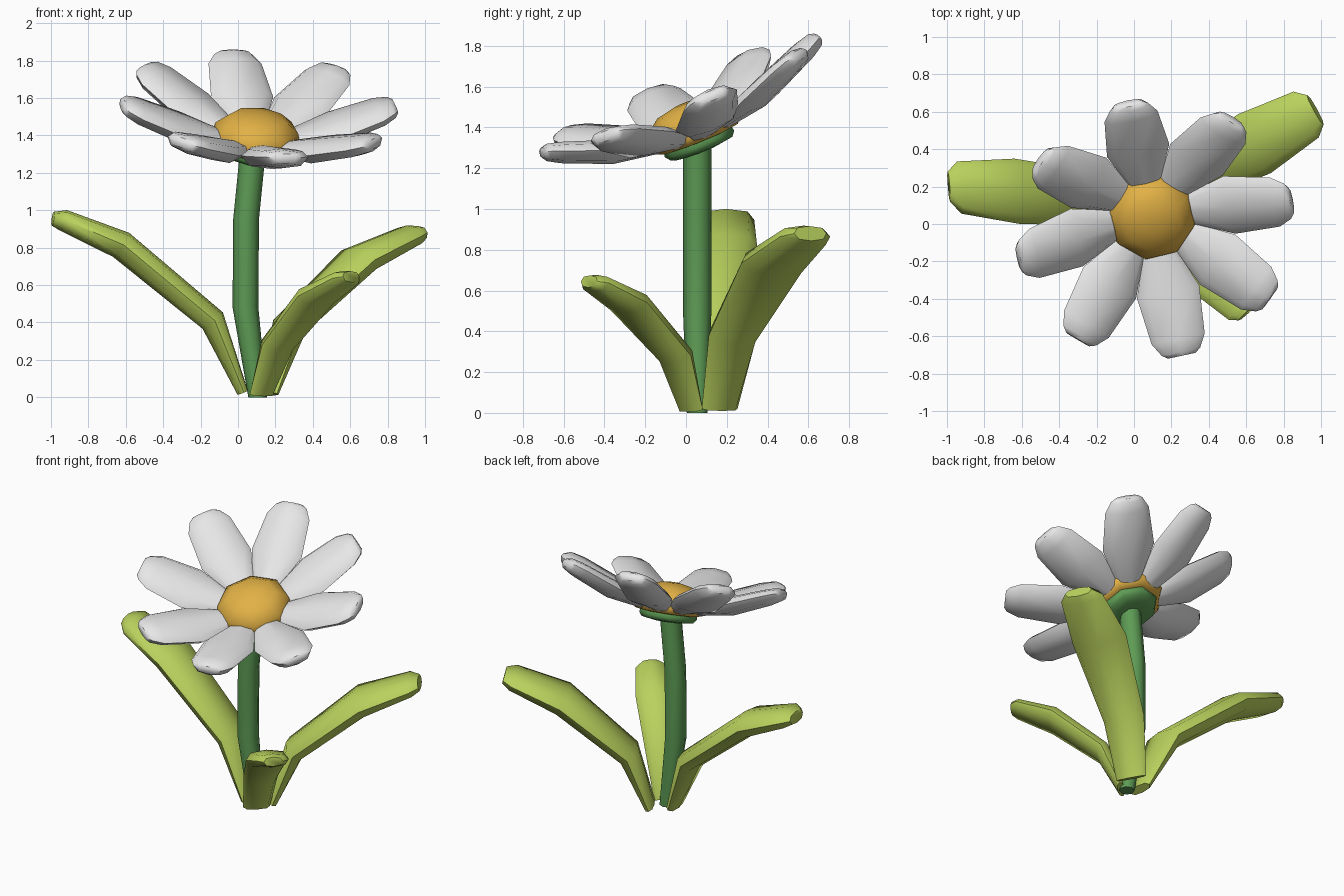
import bpy, bmesh, math
from mathutils import Vector, Matrix

if "Cube" in bpy.data.objects:
    bpy.data.objects.remove(bpy.data.objects["Cube"])


def material(name, rgb):
    m = bpy.data.materials.new(name)
    m.diffuse_color = (*rgb, 1)
    m.use_nodes = True
    m.node_tree.nodes["Principled BSDF"].inputs["Base Color"].default_value = m.diffuse_color
    return m


WHITE = material("petal white", (0.8, 0.8, 0.8))
YELLOW = material("centre yellow", (0.76, 0.44, 0.06))
STEM = material("stem green", (0.11, 0.33, 0.09))
LEAF = material("leaf green", (0.49, 0.64, 0.11))


def skin(name, rings, mat, matrix=None, angle=50):
    """Joins rings of equal length into a closed, smooth-shaded tube."""
    bm = bmesh.new()
    loops = [[bm.verts.new(p) for p in ring] for ring in rings]
    n = len(loops[0])
    for a, b in zip(loops, loops[1:]):
        for i in range(n):
            j = (i + 1) % n
            bm.faces.new((a[i], a[j], b[j], b[i]))
    bm.faces.new(loops[0][::-1])
    bm.faces.new(loops[-1])
    bmesh.ops.recalc_face_normals(bm, faces=bm.faces)
    mesh = bpy.data.meshes.new(name)
    bm.to_mesh(mesh)
    bm.free()
    mesh.materials.append(mat)
    ob = bpy.data.objects.new(name, mesh)
    bpy.context.collection.objects.link(ob)
    if matrix:
        ob.matrix_world = matrix
    bpy.ops.object.select_all(action='DESELECT')
    ob.select_set(True)
    bpy.context.view_layer.objects.active = ob
    bpy.ops.object.shade_smooth_by_angle(angle=math.radians(angle))
    return ob


# blade cross-sections (width, thickness): even for leaves, flatter on top for petals
LEAF_SECTION = [(1, 0), (.76, .76), (0, 1), (-.76, .76), (-1, 0), (-.76, -.76), (0, -1), (.76, -.76)]
PETAL_SECTION = [(1, .15), (.76, .75), (0, 1), (-.76, .75), (-1, .15), (-.7, -.75), (0, -1), (.7, -.75)]


def blade(name, path, widths, thicks, side, mat, section, matrix=None):
    """Lofts the section along a path; side is the width direction."""
    pts = [Vector(p) for p in path]
    side = Vector(side).normalized()
    rings = []
    for i, p in enumerate(pts):
        t = pts[min(i + 1, len(pts) - 1)] - pts[max(i - 1, 0)]
        up = t.cross(side).normalized()
        rings.append([p + side * (u * widths[i] / 2) + up * (v * thicks[i] / 2)
                      for u, v in section])
    return skin(name, rings, mat, matrix)


def lathe(name, profile, mat, matrix, sides=8, turn=0.0):
    """Low-sided turned shape from (radius, height) points."""
    rings = [[Vector((r * math.cos(turn + k * math.tau / sides),
                      r * math.sin(turn + k * math.tau / sides), h))
              for k in range(sides)] for r, h in profile]
    return skin(name, rings, mat, matrix)


# tilted frame of the flower head
n = Vector((0.09, -0.40, 1)).normalized()
x = Vector((1, 0, -0.09))
x = (x - n * x.dot(n)).normalized()
y = n.cross(x)
head = Matrix.Translation((0.09, 0.07, 1.31)) @ Matrix((x, y, n)).transposed().to_4x4()

# stem
stem_path = [(0.105, 0), (0.04, 0.48), (0.043, 0.95), (0.08, 1.32)]
skin("stem", [[Vector((cx + r * math.cos(k * math.tau / 8), 0.055 + r * math.sin(k * math.tau / 8), z))
               for k in range(8)] for (cx, z), r in zip(stem_path, (.05, .069, .069, .069))], STEM)

# green cup and yellow centre
turn = math.radians(-8)
lathe("calyx", [(.10, -.025), (.165, -.015), (.185, .01), (.18, .035)], STEM, head, turn=turn)
lathe("flower_centre", [(.17, .03), (.215, .035), (.24, .07), (.225, .14), (.15, .2), (.05, .222)],
      YELLOW, head, turn=turn)

# ring of eight petals
for k in range(8):
    blade(f"petal_{k + 1}",
          [(.16, 0, .07), (.42, 0, .14), (.66, 0, .235), (.725, 0, .262), (.745, 0, .27)],
          [.14, .34, .29, .21, .15], [.07, .12, .105, .085, .05], (0, 1, 0), WHITE, PETAL_SECTION,
          head @ Matrix.Rotation(math.radians(103 + 45 * k), 4, 'Z'))

# three leaves
blade("left_leaf",
      [(.025, .09, .025), (-.135, .13, .41), (-.625, .175, .815), (-.935, .195, .947), (-.99, .2, .955)],
      [.17, .28, .35, .28, .16], [.06, .14, .155, .115, .075], (-.08, 1, 0), LEAF, LEAF_SECTION)
blade("right_leaf",
      [(.16, .165, .02), (.275, .23, .38), (.645, .43, .735), (.92, .585, .865), (.97, .61, .88)],
      [.2, .27, .36, .28, .18], [.06, .14, .155, .115, .075], (-.48, .87, 0), LEAF, LEAF_SECTION)
blade("front_leaf",
      [(.125, .025, .015), (.21, -.05, .28), (.42, -.28, .54), (.58, -.445, .637), (.605, -.475, .645)],
      [.17, .22, .27, .2, .12], [.05, .11, .12, .085, .06], (.74, .67, 0), LEAF, LEAF_SECTION)
